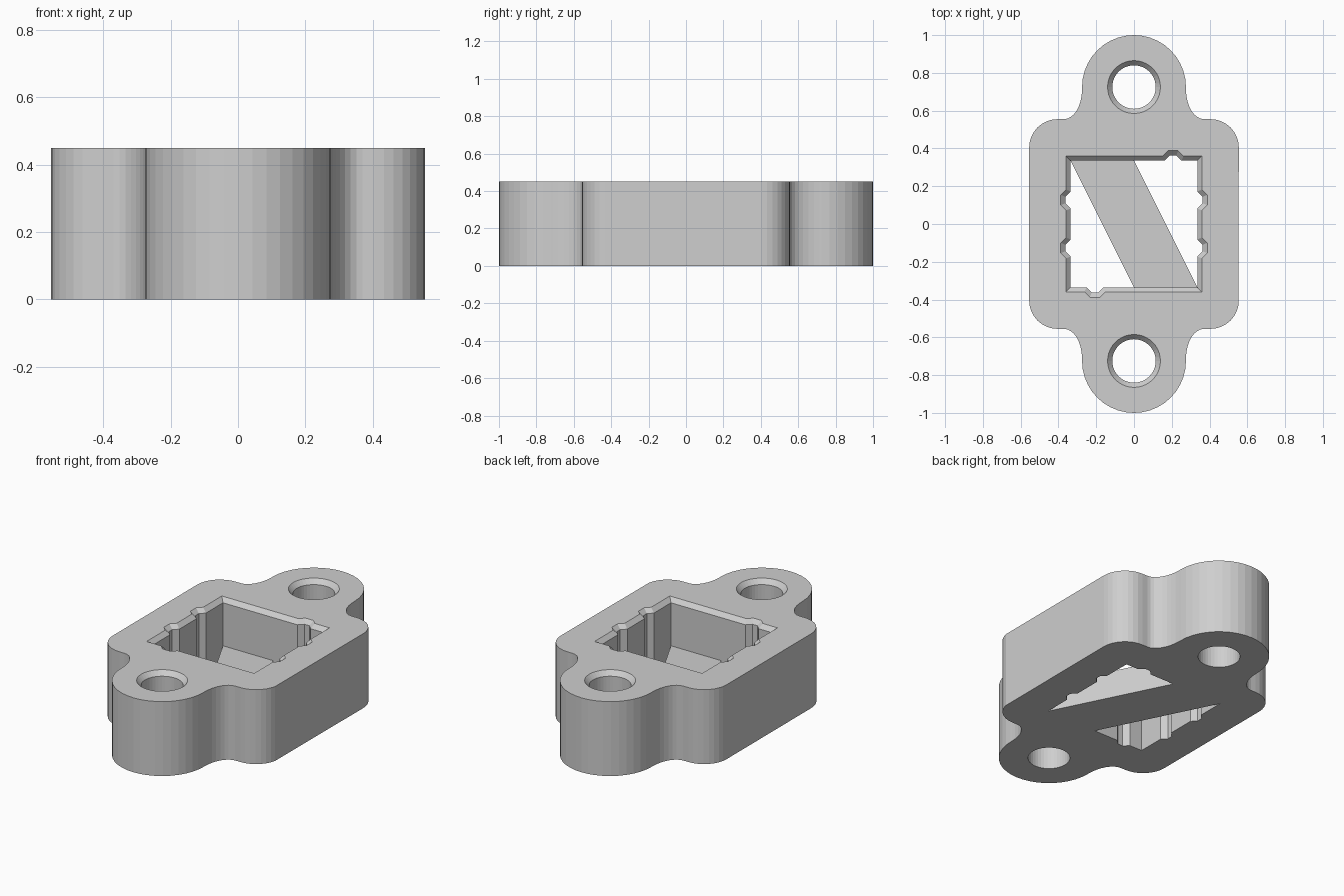
import bpy, bmesh, math

if "Cube" in bpy.data.objects:
    bpy.data.objects.remove(bpy.data.objects["Cube"])

H = 0.45          # overall height
HOLE_Y = 0.725    # bolt hole centre
LOBE = 0.275      # ear radius
BODY = 0.555      # half size of the square body

grey = bpy.data.materials.new("plain grey")
grey.diffuse_color = (0.62, 0.62, 0.62, 1)
grey.use_nodes = True
grey.node_tree.nodes["Principled BSDF"].inputs["Base Color"].default_value = grey.diffuse_color


def arc(cx, cy, rx, ry, a0, a1, n):
    """Points along an elliptical arc, angles in degrees."""
    return [(cx + rx * math.cos(math.radians(a0 + (a1 - a0) * i / n)),
             cy + ry * math.sin(math.radians(a0 + (a1 - a0) * i / n)))
            for i in range(n + 1)]


def loft(name, sections):
    """Closed solid through (z, outline) sections with equal point counts."""
    bm = bmesh.new()
    rings = [[bm.verts.new((x, y, z)) for x, y in pts] for z, pts in sections]
    n = len(rings[0])
    for low, high in zip(rings, rings[1:]):
        for i in range(n):
            j = (i + 1) % n
            bm.faces.new((low[i], low[j], high[j], high[i]))
    bm.faces.new(rings[0][::-1])
    bm.faces.new(rings[-1])
    bmesh.ops.recalc_face_normals(bm, faces=bm.faces)
    mesh = bpy.data.meshes.new(name)
    bm.to_mesh(mesh)
    bm.free()
    mesh.materials.append(grey)
    ob = bpy.data.objects.new(name, mesh)
    bpy.context.collection.objects.link(ob)
    return ob


def combine(target, tool, operation):
    """Apply a boolean and remove the tool."""
    mod = target.modifiers.new(operation.lower(), 'BOOLEAN')
    mod.operation = operation
    mod.solver = 'EXACT'
    mod.object = tool
    bpy.context.view_layer.objects.active = target
    bpy.ops.object.modifier_apply(modifier=mod.name)
    bpy.data.objects.remove(tool)


# Body outline: one quarter mirrored to all four
quarter = arc(BODY - 0.15, BODY - 0.15, 0.15, 0.15, 0, 90, 8)
quarter += arc(0.37, HOLE_Y - 0.01, 0.37 - LOBE, HOLE_Y - 0.01 - BODY, 270, 180, 8)
quarter += arc(0, HOLE_Y, LOBE, LOBE, 0, 90, 10)
top = quarter + [(-x, y) for x, y in quarter[-2::-1]]
outline = top + [(-x, -y) for x, y in top[:-1]]
outline = [p for i, p in enumerate(outline) if math.dist(p, outline[i - 1]) > 1e-4]
body = loft("mounting_body", [(0, outline), (H, outline)])


# Square pocket with small key notches in its walls
def pocket(inset):
    half, k = 0.36 - inset, 0.4 * inset
    base, tip, deep = 0.055 - k, 0.027 - k, half + 0.028

    def notch(c):
        return [(half, c - base), (deep, c - tip), (deep, c + tip), (half, c + base)]

    right = [(half, -half)] + notch(-0.127) + notch(0.127)
    upper = [(half, half)] + [(c, d) for d, c in notch(0.207)[::-1]]
    pts = right + upper
    return pts + [(-x, -y) for x, y in pts]


narrow, wide = pocket(0.025), pocket(0)
cutter = loft("pocket_cutter", [(-0.1, narrow), (H - 0.025, narrow),
                                (H, wide), (H + 0.1, wide)])
combine(body, cutter, 'DIFFERENCE')

# Countersunk bolt holes
for s in (1, -1):
    small = arc(0, s * HOLE_Y, 0.115, 0.115, 0, 360, 40)[:-1]
    large = arc(0, s * HOLE_Y, 0.14, 0.14, 0, 360, 40)[:-1]
    cutter = loft("hole_cutter", [(-0.1, small), (H - 0.028, small),
                                  (H, large), (H + 0.1, large)])
    combine(body, cutter, 'DIFFERENCE')

# Diagonal floor strip, flush with the underside
e = 0.335
strip = [(0, -e), (e, -e), (0, e), (-e, e)]
loft("diagonal_floor_strip", [(0, strip), (0.165, strip)])
